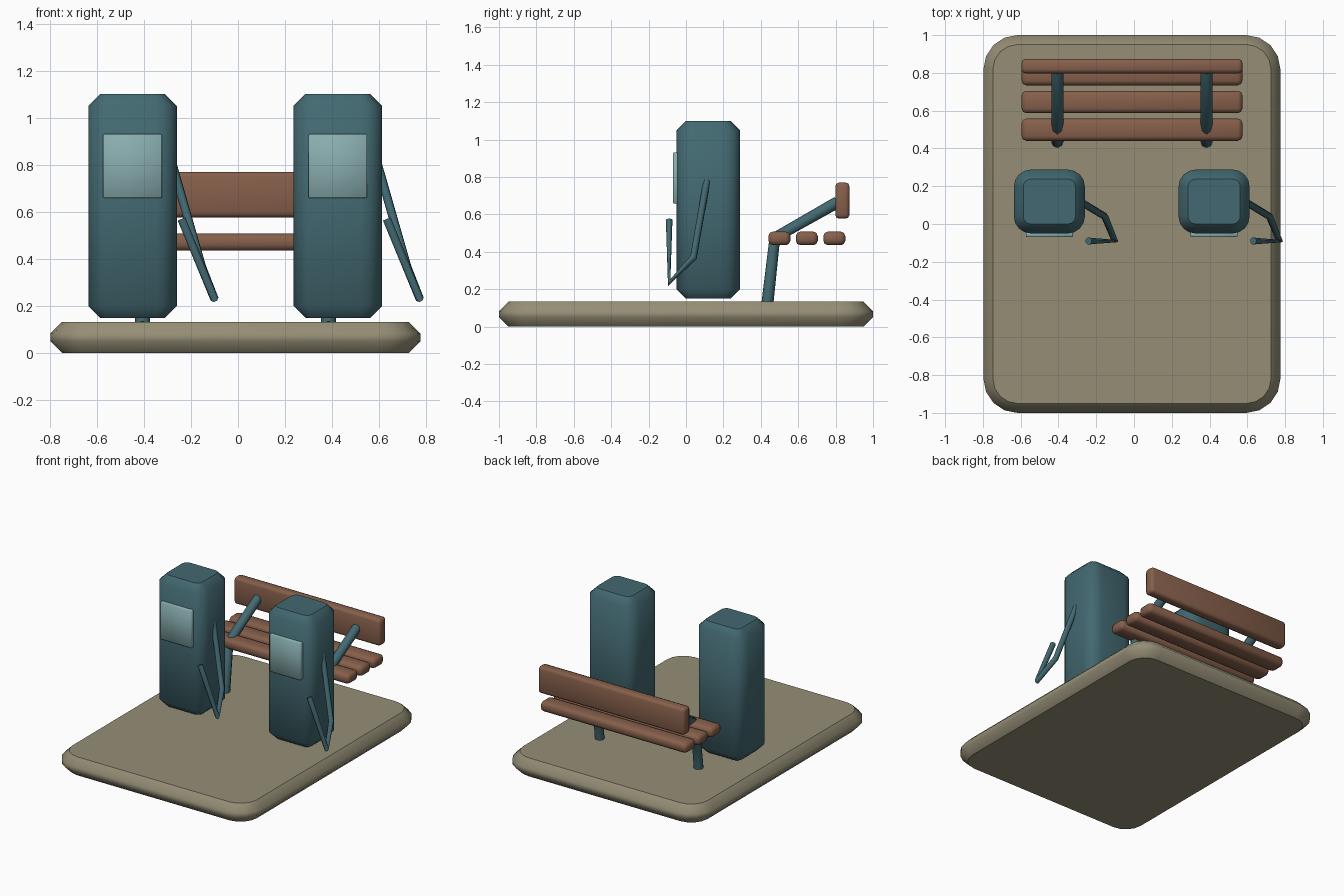
import bpy, bmesh
from math import cos, sin, pi, radians

cube = bpy.data.objects.get("Cube")
if cube:
    bpy.data.objects.remove(cube, do_unlink=True)


def material(name, rgb):
    m = bpy.data.materials.new(name)
    m.use_nodes = True
    color = (*rgb, 1.0)
    m.diffuse_color = color
    m.node_tree.nodes["Principled BSDF"].inputs["Base Color"].default_value = color
    return m


STONE = material("tan stone", (0.30, 0.27, 0.18))
TEAL = material("dark teal", (0.055, 0.14, 0.165))
GLASS = material("pale teal", (0.25, 0.42, 0.43))
WOOD = material("brown wood", (0.24, 0.115, 0.07))


def add_object(name, bm, mat):
    mesh = bpy.data.meshes.new(name)
    bm.to_mesh(mesh)
    bm.free()
    mesh.materials.append(mat)
    obj = bpy.data.objects.new(name, mesh)
    bpy.context.collection.objects.link(obj)
    return obj


def smooth(obj, angle):
    bpy.ops.object.select_all(action="DESELECT")
    obj.select_set(True)
    bpy.context.view_layer.objects.active = obj
    bpy.ops.object.shade_smooth_by_angle(angle=radians(angle))


def rounded_block(name, mat, x, y, radius, levels, segments=4):
    """Rounded rectangle lofted through (inset, z) levels, with flat caps."""
    bm = bmesh.new()
    rings = []
    for inset, z in levels:
        r = radius - inset
        ring = []
        for i, (cx, cy) in enumerate([(x[1] - radius, y[1] - radius), (x[0] + radius, y[1] - radius),
                                      (x[0] + radius, y[0] + radius), (x[1] - radius, y[0] + radius)]):
            for s in range(segments + 1):
                a = (i + s / segments) * pi / 2
                ring.append(bm.verts.new((cx + r * cos(a), cy + r * sin(a), z)))
        rings.append(ring)
    n = len(rings[0])
    for low, high in zip(rings, rings[1:]):
        for i in range(n):
            j = (i + 1) % n
            bm.faces.new((low[i], low[j], high[j], high[i])).smooth = True
    for cap in (bm.faces.new(rings[0][::-1]), bm.faces.new(rings[-1])):
        for e in cap.edges:
            e.smooth = False
    return add_object(name, bm, mat)


def box(name, mat, x, y, z, bevel, segments=2):
    """Box between limits with rounded edges."""
    bm = bmesh.new()
    bmesh.ops.create_cube(bm, size=1)
    for v in bm.verts:
        for i, (lo, hi) in enumerate((x, y, z)):
            v.co[i] = hi if v.co[i] > 0 else lo
    bmesh.ops.bevel(bm, geom=bm.edges[:], offset=bevel, segments=segments, profile=0.5, affect="EDGES")
    obj = add_object(name, bm, mat)
    smooth(obj, 50)
    return obj


def tube(name, mat, points, radius):
    """Eight-sided capped tube along a polyline."""
    curve = bpy.data.curves.new(name, "CURVE")
    curve.dimensions = "3D"
    curve.bevel_depth = radius
    curve.bevel_resolution = 2
    curve.use_fill_caps = True
    spline = curve.splines.new("POLY")
    spline.points.add(len(points) - 1)
    for p, co in zip(spline.points, points):
        p.co = (*co, 1)
    curve.materials.append(mat)
    obj = bpy.data.objects.new(name, curve)
    bpy.context.collection.objects.link(obj)
    bpy.ops.object.select_all(action="DESELECT")
    obj.select_set(True)
    bpy.context.view_layer.objects.active = obj
    bpy.ops.object.convert(target="MESH")
    smooth(bpy.context.view_layer.objects.active, 60)


# Ground slab
rounded_block("base_slab", STONE, (-0.797, 0.775), (-1, 1), 0.18,
              [(0.05, 0), (0, 0.05), (0, 0.083), (0.05, 0.133)])

# Two pumps, each with a screen, hose and nozzle
for side, dx in (("right", 0), ("left", 0.872)):
    rounded_block(side + "_pump_body", TEAL, (-0.636 + dx, -0.26 + dx), (-0.05, 0.288), 0.09,
                  [(0.05, 0.15), (0, 0.2), (0, 1.05), (0.05, 1.1)])
    box(side + "_pump_screen", GLASS, (-0.573 + dx, -0.323 + dx), (-0.07, -0.04), (0.658, 0.93), 0.005, 1)
    path = [(-0.278, 0.115, 0.80), (-0.155, 0.04, 0.37), (-0.102, -0.09, 0.235), (-0.24, -0.09, 0.57)]
    tube(side + "_pump_hose", TEAL, [(px + dx, py, pz) for px, py, pz in path], 0.019)

# Bench slats and backrest
for i in range(3):
    y0 = 0.44 + 0.147 * i
    box(f"seat_slat_{i + 1}", WOOD, (-0.595, 0.574), (y0, y0 + 0.118), (0.435, 0.508), 0.025)
box("bench_backrest", WOOD, (-0.595, 0.574), (0.798, 0.874), (0.577, 0.77), 0.02)

# Bench supports: bent leg running up to the backrest
for side, x in (("right", -0.406), ("left", 0.384)):
    tube(side + "_bench_support", TEAL, [(x, 0.436, 0.13), (x, 0.475, 0.475), (x, 0.81, 0.665)], 0.032)
